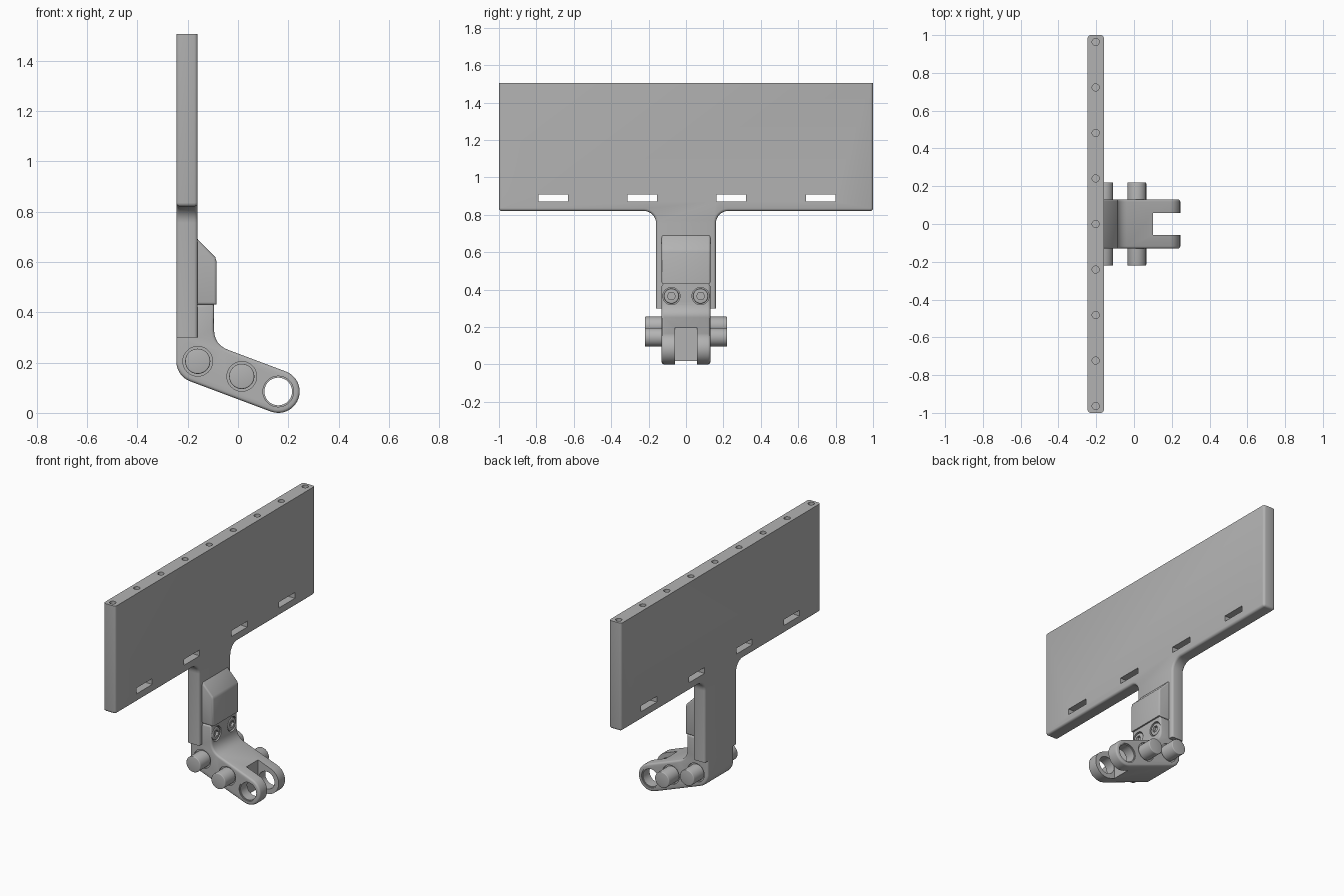
import bpy, bmesh, math
from mathutils import Vector

if "Cube" in bpy.data.objects:
    bpy.data.objects.remove(bpy.data.objects["Cube"], do_unlink=True)

grey = bpy.data.materials.new("plain grey")
grey.use_nodes = True
grey.diffuse_color = (0.45, 0.45, 0.45, 1)
grey.node_tree.nodes["Principled BSDF"].inputs["Base Color"].default_value = (0.45, 0.45, 0.45, 1)


def arc(cx, cz, r, start, end, n=12):
    """Points of an arc, angles in degrees."""
    return [(cx + r * math.cos(math.radians(start + (end - start) * i / n)),
             cz + r * math.sin(math.radians(start + (end - start) * i / n)))
            for i in range(n + 1)]


def prism(name, pts, axis, lo, hi, bevel=0.0, keep_sharp=None):
    """Extrude a profile along an axis and round the rims of both caps."""
    place = {"x": lambda d, p: (d, p[0], p[1]),
             "y": lambda d, p: (p[0], d, p[1]),
             "z": lambda d, p: (p[0], p[1], d)}[axis]
    bm = bmesh.new()
    a = [bm.verts.new(place(lo, p)) for p in pts]
    b = [bm.verts.new(place(hi, p)) for p in pts]
    bm.faces.new(a)
    bm.faces.new(b)
    n = len(pts)
    for i in range(n):
        j = (i + 1) % n
        bm.faces.new((a[i], a[j], b[j], b[i]))
    bmesh.ops.recalc_face_normals(bm, faces=bm.faces)
    if bevel:
        k = "xyz".index(axis)
        rims = [e for e in bm.edges
                if abs(e.verts[0].co[k] - e.verts[1].co[k]) < 1e-6
                and not (keep_sharp and all(keep_sharp(v.co) for v in e.verts))]
        bmesh.ops.bevel(bm, geom=rims, offset=bevel, segments=3, profile=0.5,
                        affect='EDGES', clamp_overlap=True)
    mesh = bpy.data.meshes.new(name)
    bm.to_mesh(mesh)
    bm.free()
    mesh.materials.append(grey)
    obj = bpy.data.objects.new(name, mesh)
    bpy.context.scene.collection.objects.link(obj)
    return obj


def rod(name, axis, u, v, r, lo, hi, n=32, bevel=0.0):
    return prism(name, arc(u, v, r, 0, 360, n)[:-1], axis, lo, hi, bevel)


def box(name, axis, u0, u1, v0, v1, lo, hi):
    return prism(name, [(u0, v0), (u1, v0), (u1, v1), (u0, v1)], axis, lo, hi)


def activate(obj):
    bpy.ops.object.select_all(action='DESELECT')
    obj.select_set(True)
    bpy.context.view_layer.objects.active = obj


def cut(obj, cutters):
    activate(obj)
    for c in cutters:
        c.hide_render = True
        m = obj.modifiers.new("cut", 'BOOLEAN')
        m.operation, m.solver, m.object = 'DIFFERENCE', 'EXACT', c
        bpy.ops.object.modifier_apply(modifier=m.name)
        bpy.data.objects.remove(c, do_unlink=True)


BACK, FACE, TOP = -0.245, -0.16, 1.505
parts = []

# T-shaped panel with its neck
half = [(0.16, 0.30)] + arc(0.225, 0.755, 0.065, 180, 90, 8) \
    + arc(0.985, 0.835, 0.015, -90, 0, 4) + [(1.0, TOP)]
panel = prism("panel", half + [(-y, z) for y, z in reversed(half)], "x", BACK, FACE, 0.014,
              lambda co: co.z > TOP - 0.01 or co.z < 0.301)
slots = [box("slot", "x", y - 0.079, y + 0.079, 0.87, 0.907, -0.3, -0.1)
         for y in (-0.71, -0.235, 0.243, 0.72)]
sockets = [rod("socket", "z", -0.203, 0.241 * i, 0.019, TOP - 0.08, TOP + 0.1, 20)
           for i in range(-4, 5)]
cut(panel, slots + sockets)
parts.append(panel)

# Bent arm: rounded elbow, rounded tip, filleted inner corner
elbow, mid, tip = Vector((-0.16, 0.205)), Vector((0.015, 0.145)), Vector((0.16, 0.085))
R = 0.085
along = (tip - elbow).normalized()
slope = math.degrees(math.atan2(along.y, along.x))
front = -0.095
upper = tip + Vector((-along.y, along.x)) * R
corner = upper + along * ((front - upper.x) / along.x)
start, end = corner + along * 0.06, corner + Vector((0, 0.06))
fillet = []
for i in range(9):
    t = i / 8
    fillet.append(tuple(start * (1 - t) ** 2 + corner * (2 * t * (1 - t)) + end * t * t))
profile = arc(*elbow, R, 180, 270 + slope) + arc(*tip, R, slope - 90, slope + 90, 20) \
    + fillet + [(front, 0.43), (FACE, 0.43), (FACE, 0.30), (BACK, 0.30)]
arm = prism("arm", profile, "y", -0.13, 0.13, 0.012, lambda co: co.y > 9 or co.z > 0.29 and co.x < front - 0.01)
cutters = [box("fork_gap", "y", 0.10, 0.40, -0.1, 0.4, -0.058, 0.058),
           rod("fork_hole", "y", *tip, 0.055, -0.3, 0.3, 40)]
for s in (-1, 1):
    lo, hi = sorted((s * 0.12, s * 0.3))
    cutters += [rod("pin_recess", "y", *p, 0.059, lo, hi, 40) for p in (elbow, mid)]
    cutters.append(rod("fork_rim", "y", *tip, 0.061, *sorted((s * 0.124, s * 0.3)), 40))
    cutters.append(rod("bolt_recess", "x", s * 0.078, 0.365, 0.046, front - 0.02, 0.0))
cut(arm, cutters)
parts.append(arm)

# Pins through the arm
for name, p in (("elbow_pin", elbow), ("middle_pin", mid)):
    parts.append(rod(name, "y", *p, 0.05, -0.22, 0.22, 40, 0.005))

# Socket-head bolts
for side, s in (("left", 1), ("right", -1)):
    bolt = rod(side + "_bolt", "x", s * 0.078, 0.365, 0.04, front - 0.03, front - 0.002, 32, 0.005)
    cut(bolt, [rod("hex", "x", s * 0.078, 0.365, 0.022, front - 0.018, 0.0, 6)])
    parts.append(bolt)

# Sloped cover above the bolts
cover = prism("cover", [(FACE, 0.43), (-0.085, 0.43), (-0.085, 0.60), (-0.09, 0.618),
                        (FACE, 0.69)], "y", -0.13, 0.13, 0.01, lambda co: co.x < FACE + 0.001)
parts.append(cover)

for obj in parts:
    activate(obj)
    bpy.ops.object.shade_smooth_by_angle(angle=math.radians(32))
